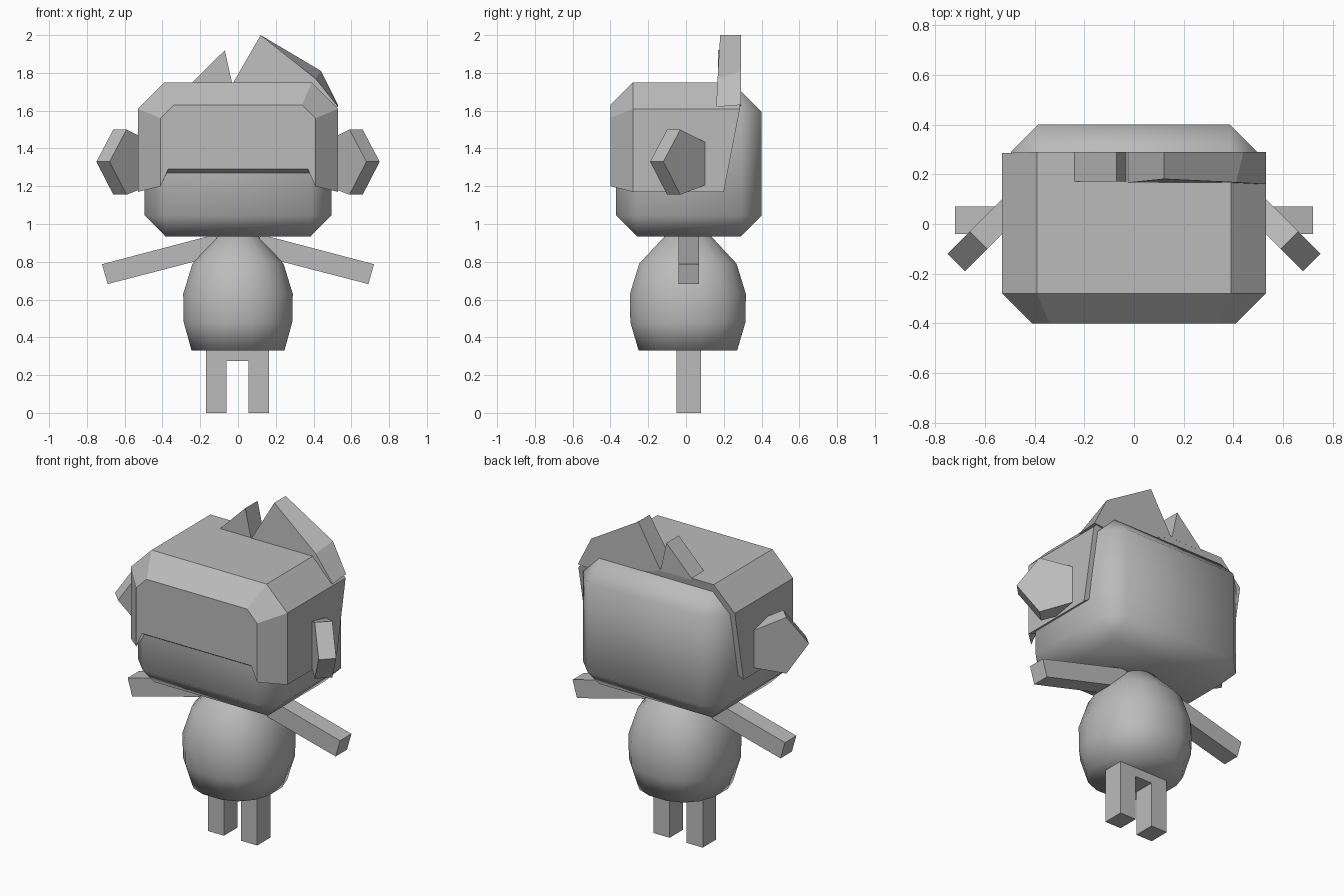
import bpy, bmesh, math
from mathutils import Vector

if "Cube" in bpy.data.objects:
    bpy.data.objects.remove(bpy.data.objects["Cube"])

grey = bpy.data.materials.new("plain grey")
grey.diffuse_color = (0.5, 0.5, 0.5, 1)
grey.use_nodes = True
grey.node_tree.nodes["Principled BSDF"].inputs["Base Color"].default_value = grey.diffuse_color


def finish(name, bm, angle=None):
    bmesh.ops.recalc_face_normals(bm, faces=bm.faces)
    mesh = bpy.data.meshes.new(name)
    bm.to_mesh(mesh)
    bm.free()
    mesh.materials.append(grey)
    ob = bpy.data.objects.new(name, mesh)
    bpy.context.collection.objects.link(ob)
    if angle:
        bpy.ops.object.select_all(action='DESELECT')
        ob.select_set(True)
        bpy.context.view_layer.objects.active = ob
        bpy.ops.object.shade_smooth_by_angle(angle=math.radians(angle))
    return ob


def loft(name, rings, angle=None):
    """Skin a stack of equal-length closed rings and cap both ends."""
    bm = bmesh.new()
    loops = [[bm.verts.new(p) for p in ring] for ring in rings]
    n = len(rings[0])
    for a, b in zip(loops, loops[1:]):
        for i in range(n):
            j = (i + 1) % n
            bm.faces.new((a[i], a[j], b[j], b[i]))
    bm.faces.new(loops[0])
    bm.faces.new(loops[-1])
    return finish(name, bm, angle)


def box(name, lo, hi, bevel=0, angle=None):
    bm = bmesh.new()
    bmesh.ops.create_cube(bm, size=1)
    lo, hi = Vector(lo), Vector(hi)
    for v in bm.verts:
        v.co = (lo + hi) / 2 + v.co * (hi - lo)
    if bevel:
        bmesh.ops.bevel(bm, geom=bm.edges[:], offset=bevel, segments=1,
                        affect='EDGES', profile=0.5)
    return finish(name, bm, angle)


# Head: soft chamfered block
box("head", (-0.495, -0.37, 0.935), (0.495, 0.40, 1.705), 0.11, 60)


# Helmet: chamfered arch with a narrower front panel and a slanted back rim
def arch(half):
    return half + [(-x, y, z) for x, y, z in reversed(half)]


front = arch([(0.37, -0.40, 1.29), (0.41, -0.40, 1.20),
              (0.41, -0.40, 1.56), (0.34, -0.40, 1.63)])
brow = arch([(0.38, -0.36, 1.265), (0.53, -0.28, 1.17),
             (0.53, -0.28, 1.61), (0.39, -0.28, 1.75)])
rim = arch([(0.38, 0.21, 1.265), (0.53, 0.20, 1.17),
            (0.53, 0.285, 1.61), (0.39, 0.29, 1.75)])
loft("helmet", [front, brow, rim])

# Crest fins at the back of the helmet
big_back = [(-0.03, 1.74), (0.12, 2.0), (0.44, 1.81), (0.53, 1.63), (0.38, 1.62)]
big_front = [(-0.03, 1.74), (0.12, 2.0), (0.41, 1.77), (0.53, 1.62), (0.38, 1.62)]
loft("large_crest", [[(x, 0.29, z) for x, z in big_back],
                     [(x, 0.16 + max(0, z - 1.65) * 0.06, z) for x, z in big_front]])
small = [(-0.25, 1.74), (-0.07, 1.92), (-0.03, 1.74)]
loft("small_crest", [[(x, y, z) for x, z in small] for y in (0.17, 0.29)])

# Ears: five-sided plates turned 45 degrees
ear = [(0.75, -0.12, 1.33), (0.66, -0.03, 1.50), (0.52, 0.11, 1.43),
       (0.52, 0.11, 1.21), (0.66, -0.03, 1.155)]
for side, label in ((1, "right"), (-1, "left")):
    loft(label + "_ear", [[(side * (x - d), y - d, z) for x, y, z in ear]
                          for d in (0, 0.07)])

# Body: rounded-square egg with a flat base
def ring(rx, ry, z, n=16, p=0.86):
    pts = []
    for i in range(n):
        a = math.tau * (i + 0.5) / n
        c, s = math.cos(a), math.sin(a)
        pts.append((rx * math.copysign(abs(c) ** p, c),
                    0.01 + ry * math.copysign(abs(s) ** p, s), z))
    return pts


levels = [(0.25, 0.265, 0.33), (0.292, 0.31, 0.48), (0.295, 0.312, 0.63),
          (0.245, 0.262, 0.79), (0.11, 0.125, 0.935), (0.05, 0.05, 0.96)]
loft("body", [ring(*level) for level in levels], 80)

# Arms: square bars sloping down and outward
arm = [[(0.12, 0.945), (0.08, 0.84)], [(0.72, 0.787), (0.69, 0.682)]]
for side, label in ((1, "right"), (-1, "left")):
    loft(label + "_arm", [[(side * t[0], -0.04, t[1]), (side * t[0], 0.07, t[1]),
                           (side * b[0], 0.07, b[1]), (side * b[0], -0.04, b[1])]
                          for t, b in arm])

# Legs and the hip bar joining them
box("left_leg", (-0.17, -0.05, 0), (-0.06, 0.08, 0.36))
box("right_leg", (0.055, -0.05, 0), (0.165, 0.08, 0.36))
box("hip_bar", (-0.06, -0.05, 0.275), (0.055, 0.08, 0.36))
